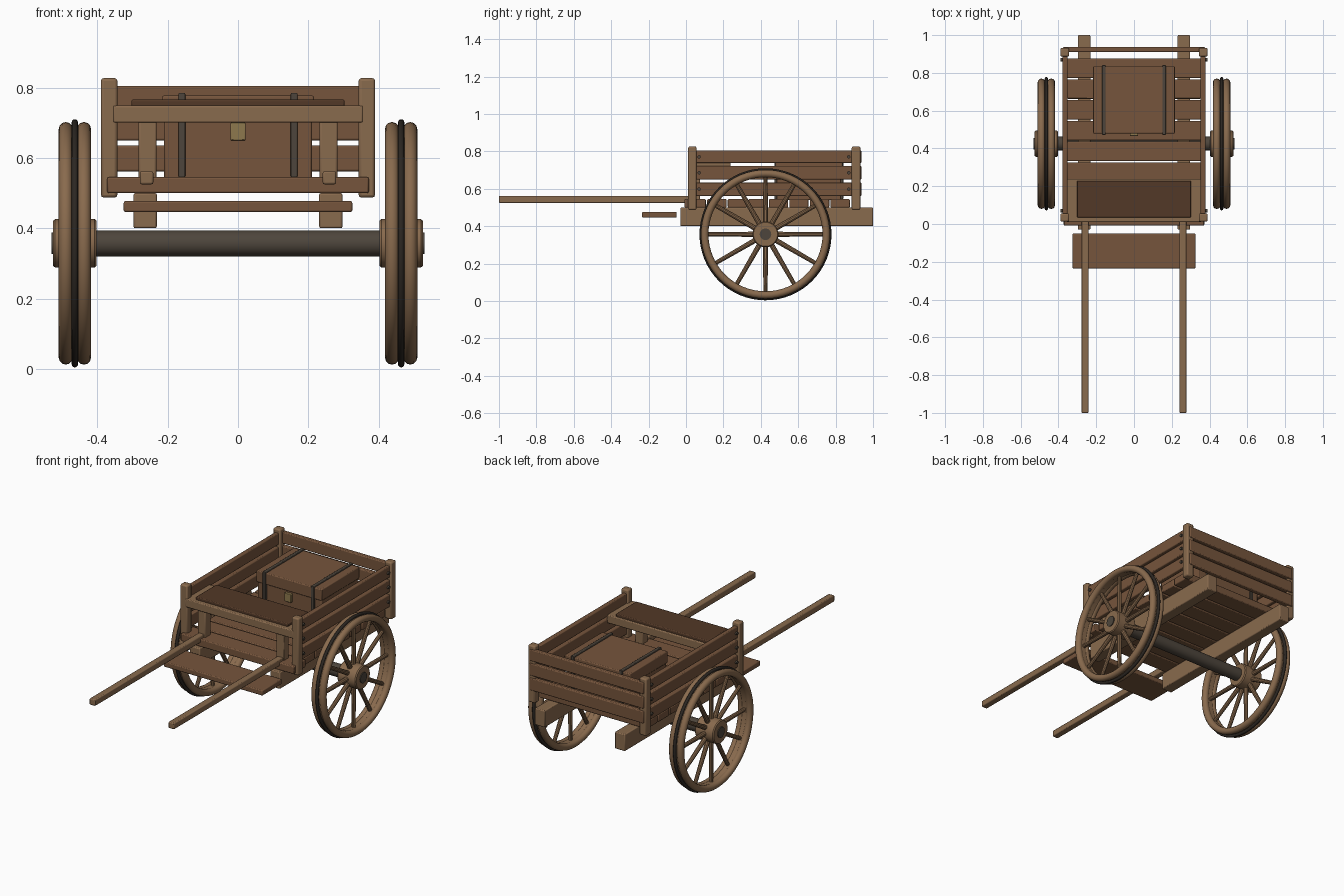
import bpy, bmesh
from math import pi, radians, sin, cos
from mathutils import Matrix

if "Cube" in bpy.data.objects:
    bpy.data.objects.remove(bpy.data.objects["Cube"])


def mat(name, rgb):
    m = bpy.data.materials.new(name)
    m.diffuse_color = (*rgb, 1)
    m.use_nodes = True
    m.node_tree.nodes["Principled BSDF"].inputs["Base Color"].default_value = m.diffuse_color
    return m


LIGHT = mat("light_wood", (0.25, 0.145, 0.075))
BROWN = mat("brown_wood", (0.18, 0.09, 0.045))
DARK = mat("dark_leather", (0.085, 0.04, 0.02))
IRON = mat("iron", (0.075, 0.06, 0.045))
TYRE = mat("tyre_iron", (0.025, 0.02, 0.016))
BRASS = mat("brass", (0.27, 0.19, 0.075))


def finish(ob, name, material, bevel=0.0):
    ob.name = name
    ob.data.materials.append(material)
    if bevel:
        b = ob.modifiers.new("bevel", 'BEVEL')
        b.width = bevel
        b.segments = 2
    bpy.ops.object.select_all(action='DESELECT')
    ob.select_set(True)
    bpy.context.view_layer.objects.active = ob
    bpy.ops.object.shade_smooth_by_angle(angle=radians(35))
    return ob


def box(name, x, y, z, material, bevel=0.005):
    """Box from (min, max) ranges on each axis."""
    mesh = bpy.data.meshes.new(name)
    bm = bmesh.new()
    bmesh.ops.create_cube(bm, size=1)
    for v in bm.verts:
        v.co = [r[0] + (c + 0.5) * (r[1] - r[0]) for c, r in zip(v.co, (x, y, z))]
    bm.to_mesh(mesh)
    bm.free()
    ob = bpy.data.objects.new(name, mesh)
    bpy.context.collection.objects.link(ob)
    return finish(ob, name, material, bevel)


def pair(name, x, y, z, material, bevel=0.005):
    """The same box on the right and the left."""
    box(name + "_right", x, y, z, material, bevel)
    box(name + "_left", (-x[1], -x[0]), y, z, material, bevel)


def rod(name, x0, x1, y, z, r, material, bevel=0.0, sides=32):
    """Cylinder along x."""
    bpy.ops.mesh.primitive_cylinder_add(vertices=sides, radius=r, depth=x1 - x0,
                                        location=((x0 + x1) / 2, y, z), rotation=(0, pi / 2, 0))
    return finish(bpy.context.object, name, material, bevel)


def lathe_ring(name, profile, cx, material, steps=64):
    """Closed (radius, offset) profile revolved about the wheel axle."""
    bm = bmesh.new()
    rings = [[bm.verts.new((cx + o, WY + r * cos(2 * pi * i / steps), WZ + r * sin(2 * pi * i / steps)))
              for r, o in profile] for i in range(steps)]
    n = len(profile)
    for i in range(steps):
        a, b = rings[i], rings[(i + 1) % steps]
        for j in range(n):
            k = (j + 1) % n
            bm.faces.new((a[j], a[k], b[k], b[j]))
    bmesh.ops.recalc_face_normals(bm, faces=bm.faces)
    mesh = bpy.data.meshes.new(name)
    bm.to_mesh(mesh)
    bm.free()
    ob = bpy.data.objects.new(name, mesh)
    bpy.context.collection.objects.link(ob)
    return finish(ob, name, material)


def circle(r, o, rad, n=12):
    return [(r + rad * cos(2 * pi * i / n), o + rad * sin(2 * pi * i / n)) for i in range(n)]


# Wheels and axle
WX, WY, WZ = 0.464, 0.425, 0.357
rod("axle", -0.531, 0.531, WY, WZ, 0.031, IRON)
rod("axle_beam", -0.41, 0.41, WY, WZ, 0.037, IRON)
for side, s in (("right", 1), ("left", -1)):
    cx = s * WX
    for part, o in (("outer", 0.026), ("inner", -0.026)):
        lathe_ring(f"wheel_rim_{part}_{side}", circle(0.325, s * o, 0.02), cx, LIGHT)
    lathe_ring(f"wheel_felloe_{side}",
               [(0.31, -0.026), (0.336, -0.026), (0.336, 0.026), (0.31, 0.026)], cx, LIGHT)
    lathe_ring(f"wheel_tyre_{side}", circle(0.344, 0, 0.009), cx, TYRE)
    lathe_ring(f"wheel_hub_{side}",
               [(0.03, -0.062), (0.064, -0.062), (0.069, -0.056), (0.069, 0.056), (0.064, 0.062), (0.03, 0.062)],
               cx, LIGHT)
    bm = bmesh.new()
    for i in range(12):
        turn = Matrix.Translation((cx, WY, WZ)) @ Matrix.Rotation(i * pi / 6, 4, 'X')
        bmesh.ops.create_cone(bm, segments=10, cap_ends=True, radius1=0.014, radius2=0.011, depth=0.26,
                              matrix=turn @ Matrix.Translation((0, 0, 0.185)))
    mesh = bpy.data.meshes.new("spokes")
    bm.to_mesh(mesh)
    bm.free()
    ob = bpy.data.objects.new("spokes", mesh)
    bpy.context.collection.objects.link(ob)
    finish(ob, "wheel_spokes_" + side, LIGHT)

# Chassis beams, pulling shafts and footboard
pair("chassis_beam", (0.231, 0.297), (-0.03, 1.0), (0.40, 0.50), LIGHT)
pair("shaft", (0.241, 0.279), (-1.0, 0.03), (0.525, 0.562), LIGHT)
box("footboard", (-0.325, 0.325), (-0.235, -0.05), (0.446, 0.477), BROWN)

# Floor planks
for i in range(8):
    w = 0.372 if i == 0 else 0.355
    y0 = -0.008 if i == 0 else i * 0.11 + 0.003
    box(f"floor_plank_{i + 1}", (-w, w), (y0, i * 0.11 + 0.106), (0.50, 0.545), BROWN)

# Corner posts
for end, y in (("front", (0.012, 0.056)), ("back", (0.886, 0.932))):
    pair(end + "_post", (0.343, 0.39), y, (0.487, 0.827), LIGHT, 0.008)

# Side and back slats with bolts
for i, z in enumerate(((0.562, 0.635), (0.65, 0.722), (0.737, 0.805))):
    pair(f"side_slat_{i + 1}", (0.352, 0.379), (0.03, 0.91), z, BROWN)
    box(f"back_slat_{i + 1}", (-0.375, 0.375), (0.91, 0.938), z, BROWN)
    zm = sum(z) / 2
    for y in (0.07, 0.87):
        for s in (-1, 1):
            rod("slat_bolt", s * 0.38 - 0.008, s * 0.38 + 0.008, y, zm, 0.009, IRON, sides=12)

# Seat
pair("seat_support", (0.232, 0.283), (0.025, 0.075), (0.54, 0.705), LIGHT)
box("seat_plank", (-0.356, 0.356), (0.01, 0.238), (0.70, 0.749), LIGHT)
box("seat_cushion", (-0.303, 0.303), (0.035, 0.228), (0.745, 0.766), DARK)

# Chest with straps and clasp
box("chest_body", (-0.21, 0.21), (0.485, 0.83), (0.54, 0.71), BROWN)
box("chest_lid", (-0.216, 0.216), (0.479, 0.836), (0.708, 0.777), BROWN)
pair("chest_strap", (0.15, 0.169), (0.472, 0.841), (0.545, 0.785), IRON, 0.003)
box("chest_clasp", (-0.022, 0.022), (0.466, 0.485), (0.65, 0.70), BRASS, 0.003)
